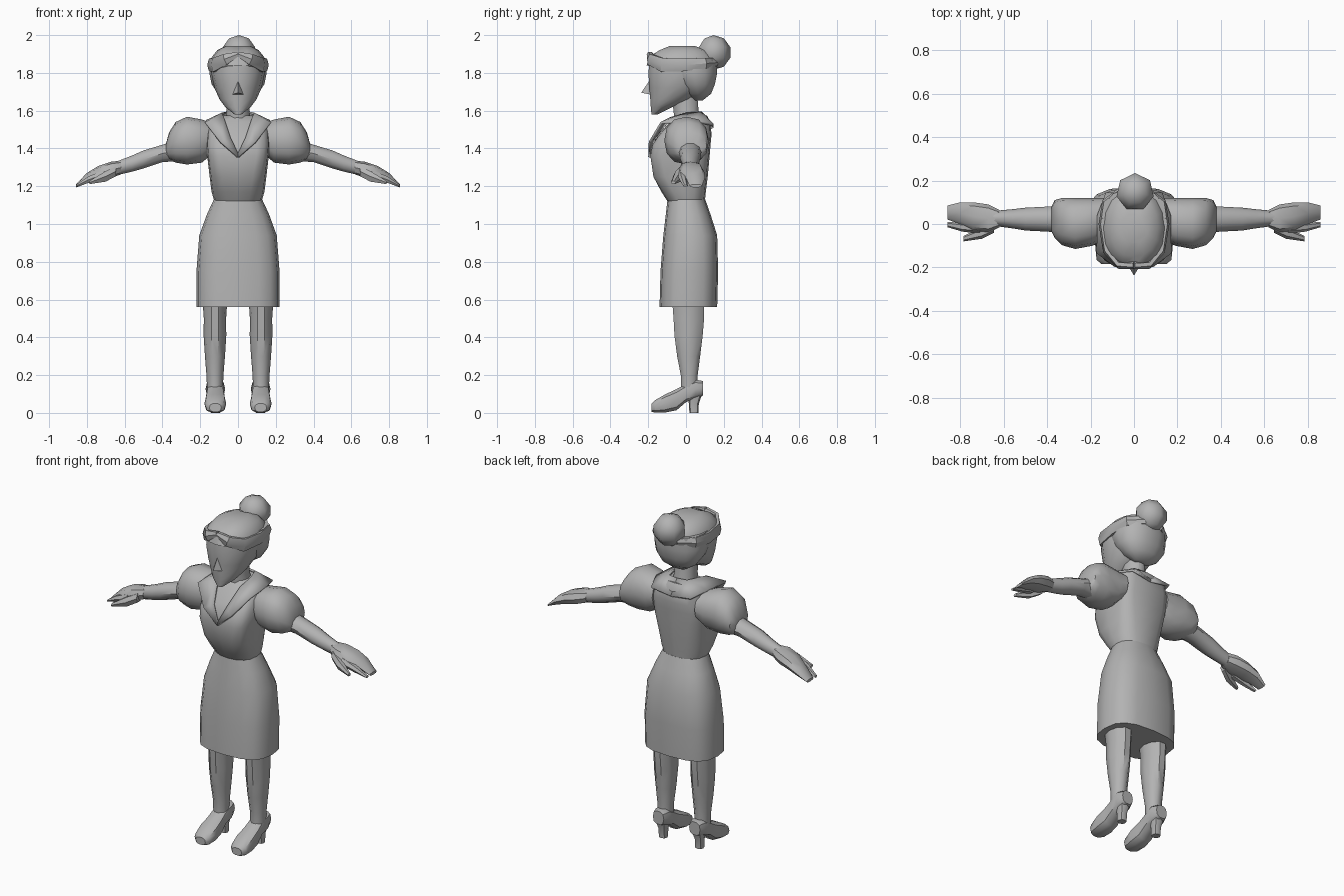
import bpy, bmesh, math
from mathutils import Vector

grey = bpy.data.materials.new("plain_grey")
grey.diffuse_color = (0.45, 0.45, 0.45, 1)


def finish(name, bm, mirror=False, angle=40):
    bmesh.ops.recalc_face_normals(bm, faces=bm.faces)
    me = bpy.data.meshes.new(name)
    bm.to_mesh(me)
    bm.free()
    ob = bpy.data.objects.new(name, me)
    bpy.context.collection.objects.link(ob)
    me.materials.append(grey)
    bpy.ops.object.select_all(action='DESELECT')
    ob.select_set(True)
    bpy.context.view_layer.objects.active = ob
    bpy.ops.object.shade_smooth_by_angle(angle=math.radians(angle))
    if mirror:
        ob.modifiers.new("mirror", 'MIRROR').use_mirror_merge = False
    return ob


def loop2d(u0, u1, v0, v1, n=2.0, k=12):
    """Rounded-box cross-section between the given limits."""
    pts = []
    for i in range(k):
        a = 2 * math.pi * i / k
        c, s = math.cos(a), math.sin(a)
        cu = math.copysign(abs(c) ** (2 / n), c)
        sv = math.copysign(abs(s) ** (2 / n), s)
        pts.append(((u0 + u1) / 2 + cu * (u1 - u0) / 2,
                    (v0 + v1) / 2 + sv * (v1 - v0) / 2))
    return pts


def loft(name, rings, mirror=False, angle=40, shape=None):
    bm = bmesh.new()
    rows = [[bm.verts.new(p) for p in r] for r in rings]
    k = len(rows[0])
    for a, b in zip(rows, rows[1:]):
        for i in range(k):
            j = (i + 1) % k
            bm.faces.new((a[i], a[j], b[j], b[i]))
    bm.faces.new(rows[0])
    bm.faces.new(rows[-1])
    if shape:
        for v in bm.verts:
            shape(v.co)
    return finish(name, bm, mirror, angle)


def z_loft(name, secs, cx=0, k=16, **kw):
    # sections: z, half width, front y, back y, squareness
    return loft(name, [[(u, v, z) for u, v in loop2d(cx - w, cx + w, f, b, n, k)]
                       for z, w, f, b, n in secs], **kw)


def x_loft(name, secs, n=2.0, k=10):
    # sections: x, y limits, z limits
    return loft(name, [[(x, u, v) for u, v in loop2d(a, b, c, d, n, k)]
                       for x, a, b, c, d in secs], mirror=True)


# Skirt
z_loft("skirt", [(.56, .22, -.14, .165, 2.8), (.75, .22, -.135, .17, 2.8),
                 (.94, .205, -.12, .165, 2.6), (1.05, .165, -.107, .13, 2.4),
                 (1.13, .128, -.098, .102, 2.3)])


# Fitted jacket, with a crease down the front of the bust
def front_crease(co):
    if abs(co.x) < .01 and co.y < 0 and 1.2 < co.z < 1.45:
        co.y += .018


z_loft("jacket", [(1.12, .125, -.098, .10, 2.3), (1.17, .14, -.13, .105, 2.6),
                  (1.25, .15, -.18, .115, 3), (1.36, .163, -.195, .125, 3.8),
                  (1.42, .168, -.183, .13, 3.8), (1.47, .165, -.148, .135, 3.8),
                  (1.54, .155, -.085, .13, 3.2), (1.575, .09, -.05, .11, 2.5)],
       shape=front_crease)

# Collar and lapels: matching inner and outer edges
inner = [(0, .085, 1.595), (.06, .075, 1.595), (.085, .0, 1.59),
         (.075, -.085, 1.565), (.04, -.17, 1.46), (0, -.19, 1.375)]
outer = [(0, .145, 1.51), (.13, .145, 1.53), (.17, .04, 1.55),
         (.172, -.135, 1.54), (.09, -.197, 1.435), (0, -.2, 1.355)]
bm = bmesh.new()
vi = [bm.verts.new(p) for p in inner]
vo = [bm.verts.new(p) for p in outer]
for i in range(len(inner) - 1):
    bm.faces.new((vi[i], vo[i], vo[i + 1], vi[i + 1]))
collar = finish("collar", bm, True, 25)
collar.modifiers.new("thickness", 'SOLIDIFY').thickness = .012

# Neck
z_loft("neck", [(1.52, .075, -.06, .085, 2), (1.6, .06, -.07, .07, 2),
                (1.72, .06, -.08, .06, 2)], k=10)

# Face, narrowing to a pointed chin
z_loft("head", [(1.58, .018, -.183, -.15, 2), (1.62, .068, -.188, -.07, 2),
                (1.66, .098, -.192, .03, 2), (1.72, .125, -.197, .10, 2.1),
                (1.8, .142, -.203, .14, 2.2), (1.88, .135, -.195, .14, 2.2)], k=14)

# Nose
bm = bmesh.new()
p = [bm.verts.new(c) for c in [(0, -.19, 1.765), (-.032, -.185, 1.685),
                               (.032, -.185, 1.685), (0, -.237, 1.695)]]
for f in [(0, 1, 3), (0, 3, 2), (1, 2, 3), (0, 2, 1)]:
    bm.faces.new([p[i] for i in f])
finish("nose", bm, angle=20)

# Hair at the back and sides of the head
z_loft("back_hair", [(1.655, .05, .04, .09, 2), (1.69, .105, -.01, .135, 2.2),
                     (1.74, .14, -.05, .155, 2.3), (1.8, .152, -.09, .168, 2.3),
                     (1.88, .145, -.1, .165, 2.3)], k=14)


# Hair on top, lifted over the forehead and parted in the middle
def parting(co):
    if co.y < -.1 and co.z < 1.84:
        co.z += .05 * max(0, 1 - abs(co.x) / .12)
    if abs(co.x) < .01 and co.z > 1.9:
        co.z -= .012


z_loft("top_hair", [(1.81, .145, -.195, .155, 2.2), (1.84, .152, -.208, .165, 2.2),
                    (1.885, .138, -.195, .155, 2.2), (1.92, .11, -.15, .12, 2.2),
                    (1.943, .065, -.09, .05, 2)], shape=parting)

# Swept roll of hair from the parting round each side
path = [Vector(c) for c in [(0, -.19, 1.90), (.065, -.19, 1.872), (.125, -.125, 1.842),
                            (.145, 0, 1.842), (.13, .1, 1.85), (.05, .158, 1.855)]]
sizes = [.014, .034, .042, .038, .034, .02]
rings = []
for i, c in enumerate(path):
    t = path[min(i + 1, 5)] - path[max(i - 1, 0)]
    side = Vector((t.y, -t.x, 0)).normalized()
    up = side.cross(t).normalized()
    rings.append([c + side * u + up * v for u, v in
                  loop2d(-.018, .018, -sizes[i], sizes[i], 2, 6)])
loft("hair_roll", rings, mirror=True, angle=30)

# Bun
bm = bmesh.new()
bmesh.ops.create_uvsphere(bm, u_segments=7, v_segments=5, radius=.092)
for v in bm.verts:
    v.co += Vector((.005, .147, 1.908))
finish("hair_bun", bm, angle=50)

# Puffed sleeves
x_loft("puff_sleeve", [(.14, -.07, .12, 1.37, 1.535), (.19, -.10, .12, 1.325, 1.553),
                       (.27, -.115, .12, 1.315, 1.568), (.33, -.098, .12, 1.325, 1.54),
                       (.365, -.065, .11, 1.34, 1.485), (.38, -.035, .08, 1.35, 1.43)],
       n=2.3, k=12)

# Arms
x_loft("arm", [(.33, -.04, .085, 1.33, 1.445), (.4, -.035, .08, 1.325, 1.422),
               (.5, -.03, .075, 1.292, 1.392), (.56, -.02, .068, 1.275, 1.365),
               (.65, -.008, .06, 1.255, 1.33)])

# Hands: flat palm with fingers, forefinger and thumb
x_loft("hand", [(.62, -.015, .065, 1.262, 1.335), (.67, -.04, .09, 1.245, 1.33),
                (.74, -.03, .1, 1.232, 1.307), (.8, 0, .1, 1.215, 1.27),
                (.858, .02, .085, 1.193, 1.21)], n=2.3, k=8)
x_loft("forefinger", [(.71, -.045, .01, 1.235, 1.29), (.79, -.035, .005, 1.215, 1.255),
                      (.858, -.015, .01, 1.195, 1.208)], k=6)
x_loft("thumb", [(.645, -.04, .01, 1.25, 1.31), (.7, -.068, -.015, 1.22, 1.285),
                 (.785, -.08, -.055, 1.21, 1.23)], k=6)

# Legs
z_loft("leg", [(.13, .042, -.03, .065, 2), (.2, .045, -.03, .064, 2),
               (.3, .053, -.05, .078, 2), (.41, .06, -.065, .092, 2),
               (.5, .059, -.07, .1, 2), (.6, .066, -.078, .1, 2)],
       cx=.122, k=10, mirror=True)

# Shoes, lofted from toe to heel: y, half width, bottom, top
shoe = [(-.183, .032, .005, .05), (-.165, .052, 0, .068), (-.11, .058, 0, .1),
        (-.05, .052, .012, .128), (0, .047, .055, .155), (.05, .052, .075, .178),
        (.09, .036, .09, .17)]
loft("shoe", [[(u, y, v) for u, v in loop2d(.12 - w, .12 + w, b, t, 2.6, 10)]
              for y, w, b, t in shoe], mirror=True)
z_loft("shoe_heel", [(0, .024, .018, .065, 2.5), (.05, .024, .015, .068, 2.5),
                     (.11, .038, .005, .09, 2.5)], cx=.12, k=8, mirror=True)
